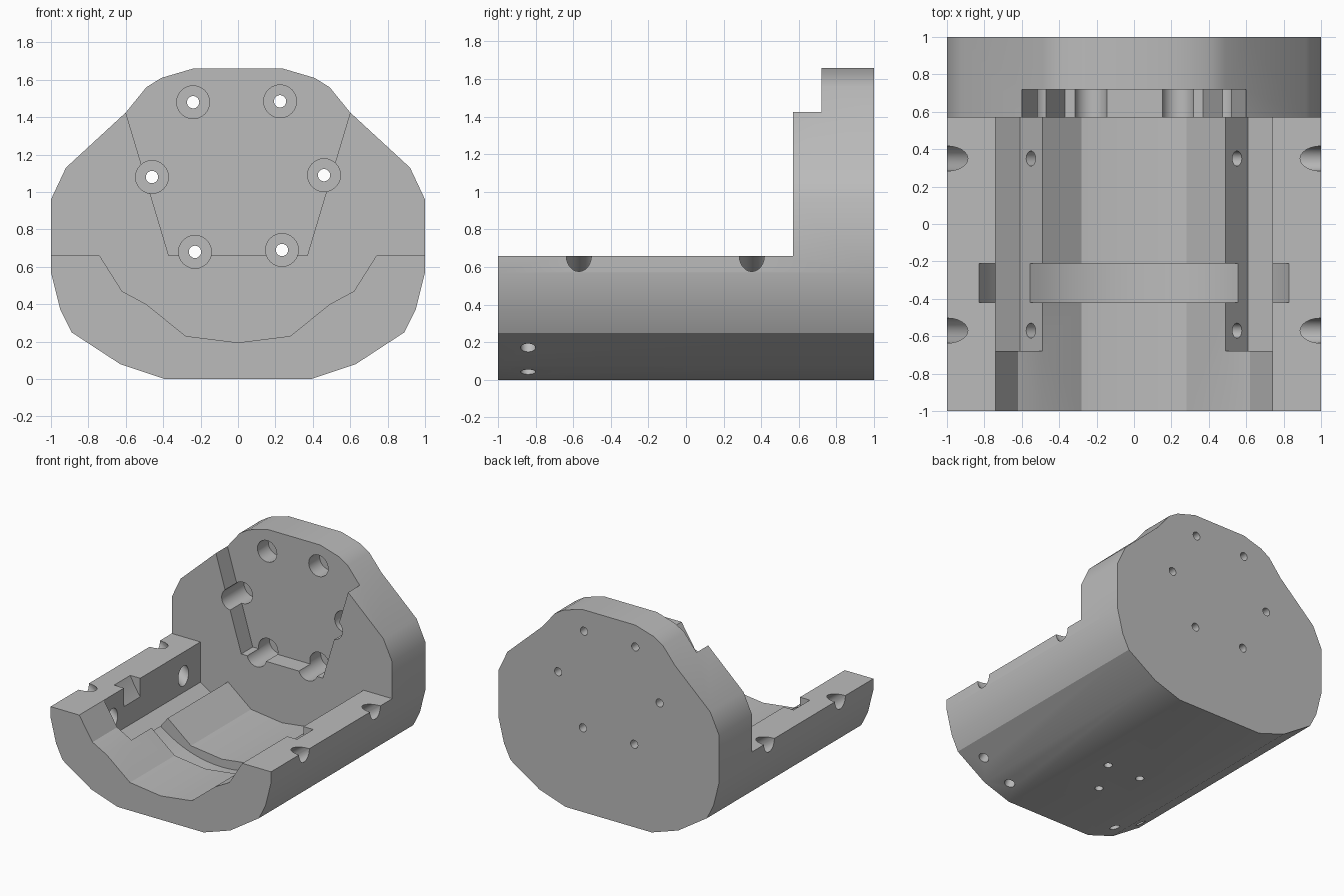
import bpy, bmesh, math
from mathutils import Vector

cube = bpy.data.objects.get("Cube")
if cube:
    bpy.data.objects.remove(cube, do_unlink=True)


def finish(name, bm):
    bmesh.ops.recalc_face_normals(bm, faces=bm.faces)
    mesh = bpy.data.meshes.new(name)
    bm.to_mesh(mesh)
    bm.free()
    obj = bpy.data.objects.new(name, mesh)
    bpy.context.collection.objects.link(obj)
    return obj


def mirrored(half):
    """Close a right-hand half outline with its mirror image."""
    return half + [(-x, z) for x, z in reversed(half) if x]


def prism(name, outline, y0, y1):
    """Extrude an x-z outline along y."""
    bm = bmesh.new()
    face = bm.faces.new([bm.verts.new((x, y0, z)) for x, z in outline])
    new = bmesh.ops.extrude_face_region(bm, geom=[face])["geom"]
    verts = [v for v in new if isinstance(v, bmesh.types.BMVert)]
    bmesh.ops.translate(bm, vec=(0, y1 - y0, 0), verts=verts)
    return finish(name, bm)


def rod(name, start, end, radius, sides=24):
    """Cylinder between two points."""
    a, b = Vector(start), Vector(end)
    bm = bmesh.new()
    bmesh.ops.create_cone(bm, cap_ends=True, segments=sides, radius1=radius,
                          radius2=radius, depth=(b - a).length)
    obj = finish(name, bm)
    turn = (b - a).to_track_quat("Z", "Y").to_matrix().to_4x4()
    turn.translation = (a + b) / 2
    obj.data.transform(turn)
    return obj


# Solid housing blank
housing = prism("housing", mirrored([
    (0.39, 0), (0.63, 0.08), (0.89, 0.25), (0.95, 0.37), (1, 0.57), (1, 0.96),
    (0.92, 1.13), (0.60, 1.425), (0.49, 1.56), (0.41, 1.61), (0.24, 1.66)]), -1, 1)


def cut(cutter):
    cutter.hide_render = True
    mod = housing.modifiers.new("cut", "BOOLEAN")
    mod.operation = "DIFFERENCE"
    mod.solver = "EXACT"
    mod.object = cutter
    bpy.context.view_layer.objects.active = housing
    bpy.ops.object.modifier_apply(modifier=mod.name)
    bpy.data.objects.remove(cutter, do_unlink=True)


# Open cradle in front of the end plate
cut(prism("cradle_cutter", mirrored([
    (0, 0.195), (0.28, 0.23), (0.49, 0.40), (0.62, 0.47), (0.74, 0.66),
    (1.2, 0.66), (1.2, 2)]), -1.2, 0.57))

# Recess in the end plate
cut(prism("recess_cutter", mirrored([(0.37, 0.66), (0.60, 1.425), (0.9, 2)]), 0.4, 0.72))

# Ring groove across the cradle
cut(rod("groove_cutter", (0, -0.42, 1.045), (0, -0.21, 1.045), 0.915, 96))

# Side pockets with slanted screw bores
for s in (-1, 1):
    pocket = [(0.49, 0.40), (0.61, 0.25), (0.74, 0.33), (0.74, 0.8), (0.49, 0.8)]
    cut(prism("pocket_cutter", [(s * x, z) for x, z in pocket], -0.68, 0.57))
    for y in (-0.57, 0.35):
        cut(rod("bore_cutter", (s * 0.68, y, 0.42), (s * 1.2, y, 0.81), 0.067))
        cut(rod("screw_cutter", (s * 0.45, y, 0.245), (s * 0.69, y, 0.43), 0.04))
    # Blind holes in the lower chamfers
    cut(rod("chamfer_hole_cutter", (s * 0.82, -0.84, 0.09), (s * 0.70, -0.84, 0.28), 0.04))
    cut(rod("chamfer_hole_cutter", (s * 0.54, -0.84, -0.03), (s * 0.48, -0.84, 0.15), 0.04))

# Counterbored bolt holes through the end plate
for x, z in [(-0.24, 1.48), (0.225, 1.485), (-0.46, 1.08),
             (0.46, 1.09), (-0.23, 0.68), (0.235, 0.69)]:
    cut(rod("counterbore_cutter", (x, 0.5, z), (x, 0.86, z), 0.088))
    cut(rod("bolt_cutter", (x, 0.8, z), (x, 1.1, z), 0.033))

# Blind holes in the underside
for x, y in [(0.17, -0.10), (-0.14, -0.10), (0, -0.41)]:
    cut(rod("base_hole_cutter", (x, y, -0.1), (x, y, 0.08), 0.032))

# Grey finish
grey = bpy.data.materials.new("plain_grey")
grey.use_nodes = True
colour = (0.5, 0.5, 0.5, 1)
grey.diffuse_color = colour
grey.node_tree.nodes["Principled BSDF"].inputs["Base Color"].default_value = colour
housing.data.materials.clear()
housing.data.materials.append(grey)

bpy.ops.object.select_all(action="DESELECT")
housing.select_set(True)
bpy.context.view_layer.objects.active = housing
bpy.ops.object.shade_smooth_by_angle(angle=math.radians(28))
